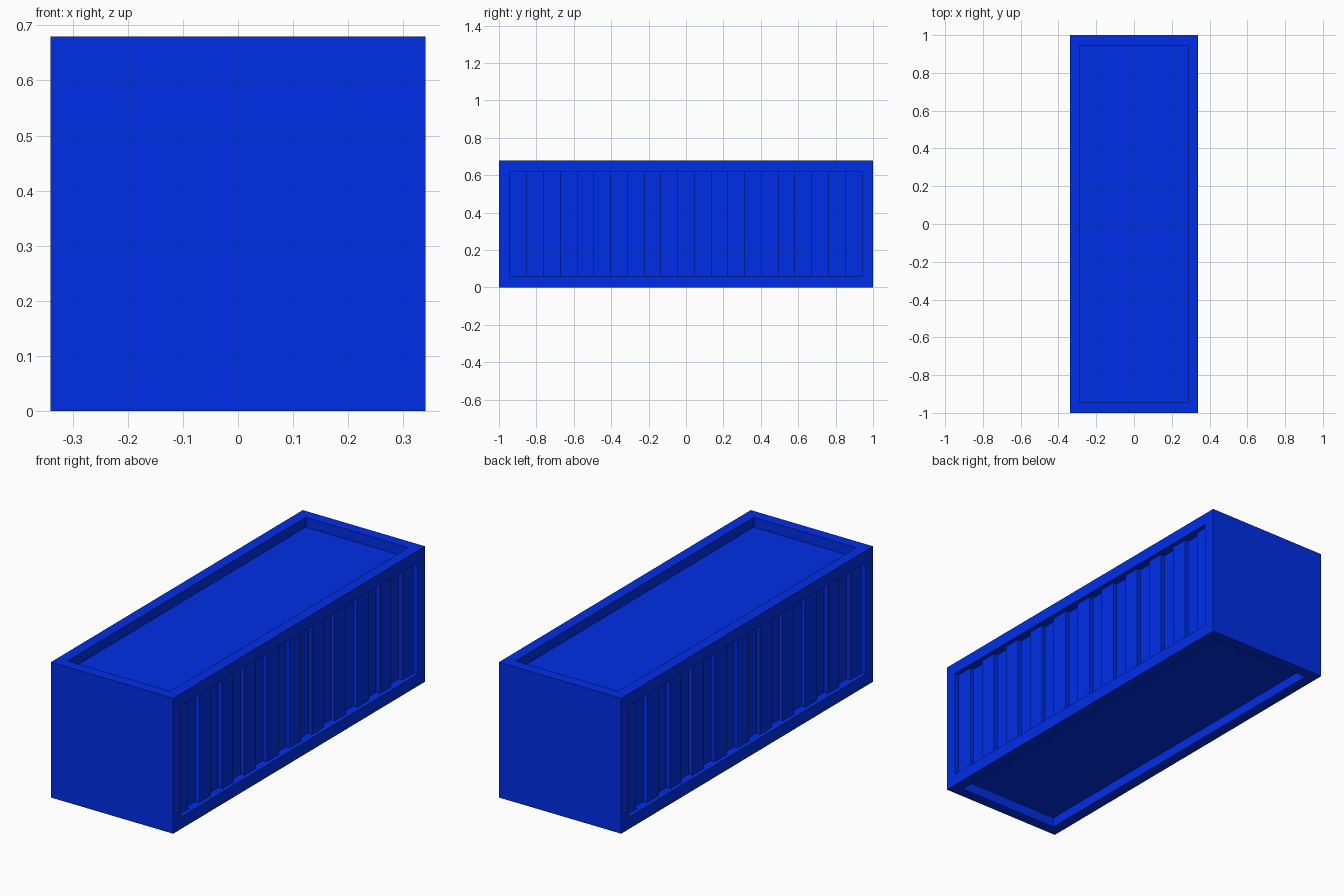
import bpy
import bmesh

if "Cube" in bpy.data.objects:
    bpy.data.objects.remove(bpy.data.objects["Cube"], do_unlink=True)

WIDTH, LENGTH, HEIGHT = 0.68, 2.0, 0.68
RIM = 0.055            # border around the roof and the floor
BORDER = 0.06          # border around the side panels
ROOF_DEPTH = 0.05
OUTER, INNER = 0.022, 0.043   # corrugation depths below the side frame
STRIPS = 21

blue = bpy.data.materials.new("container blue")
blue.use_nodes = True
colour = (0.0, 0.027, 0.8, 1.0)
blue.diffuse_color = colour
blue.node_tree.nodes["Principled BSDF"].inputs["Base Color"].default_value = colour


def add_object(name, bm):
    mesh = bpy.data.meshes.new(name)
    bm.to_mesh(mesh)
    bm.free()
    mesh.materials.append(blue)
    obj = bpy.data.objects.new(name, mesh)
    bpy.context.collection.objects.link(obj)
    return obj


def recess(bm, face, border, depth):
    """Inset a face, then sink it straight inwards."""
    bmesh.ops.inset_individual(bm, faces=[face], thickness=border, use_even_offset=True)
    bmesh.ops.inset_individual(bm, faces=[face], thickness=0, depth=-depth)
    return face


# Container body: flat ends, sunken roof and floor, open side frames
bm = bmesh.new()
bmesh.ops.create_cube(bm, size=1)
for v in bm.verts:
    v.co.x *= WIDTH
    v.co.y *= LENGTH
    v.co.z = (v.co.z + 0.5) * HEIGHT
bm.normal_update()
roof_and_floor = [f for f in bm.faces if abs(f.normal.z) > 0.9]
sides = [f for f in bm.faces if abs(f.normal.x) > 0.9]
for face in roof_and_floor:
    recess(bm, face, RIM, ROOF_DEPTH)
openings = [recess(bm, face, BORDER, INNER) for face in sides]
bmesh.ops.delete(bm, geom=openings, context='FACES_ONLY')
add_object("container_body", bm)

# Corrugated side panels: a square-wave profile raised to full height, mirrored
bm = bmesh.new()
start = -LENGTH / 2 + BORDER
step = -2 * start / STRIPS
profile = []
for i in range(STRIPS):
    x = WIDTH / 2 - (INNER if i % 2 else OUTER)
    profile += [(x, start + i * step), (x, start + (i + 1) * step)]
rows = [[bm.verts.new((x, y, z)) for x, y in profile]
        for z in (BORDER, HEIGHT - BORDER)]
low, high = rows
for i in range(len(profile) - 1):
    bm.faces.new((low[i], low[i + 1], high[i + 1], high[i]))
panels = add_object("corrugated_side_panels", bm)
panels.modifiers.new("both sides", 'MIRROR').use_axis[0] = True
